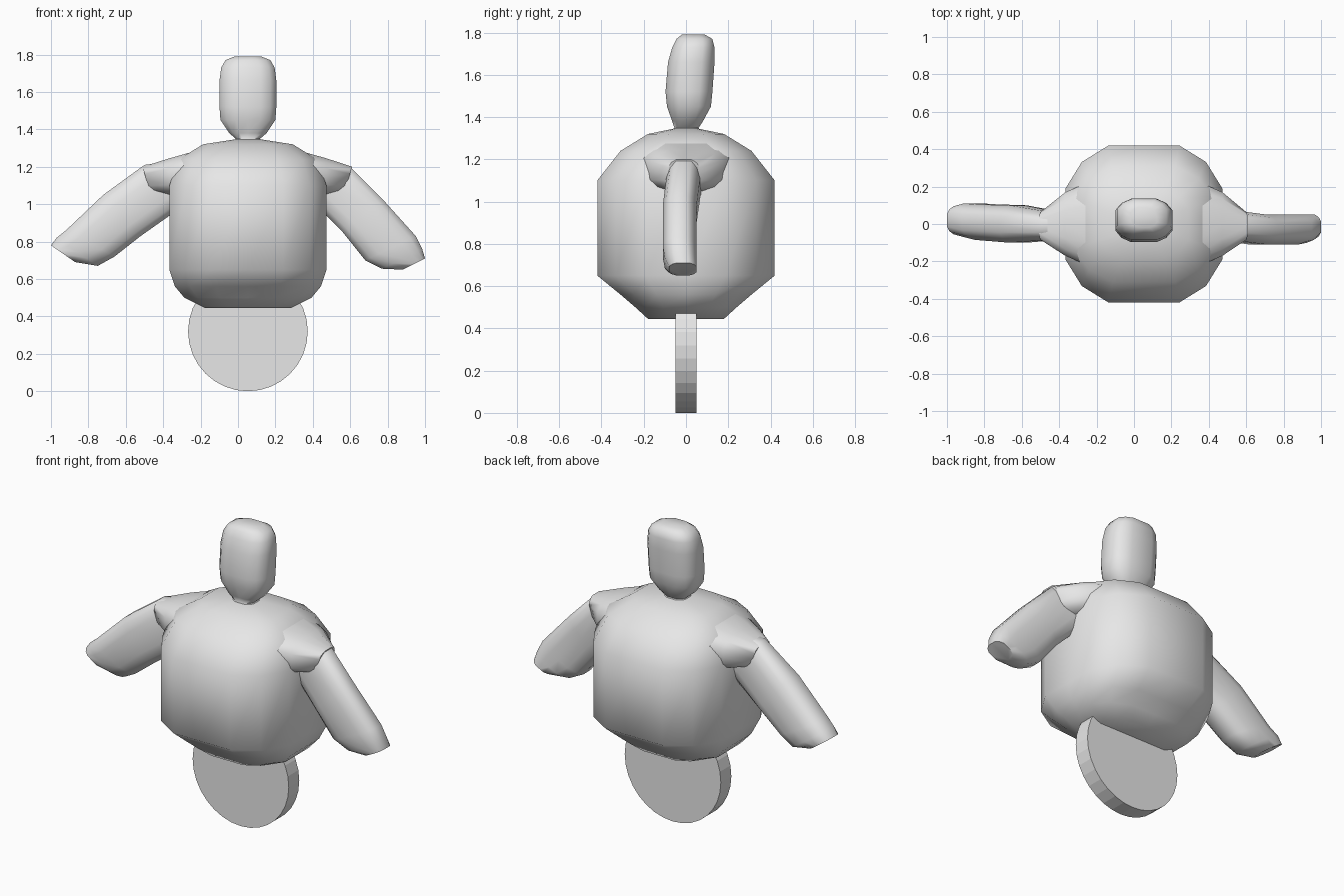
import bpy, bmesh, math
from mathutils import Vector, Matrix

cube = bpy.data.objects.get("Cube")
if cube:
    bpy.data.objects.remove(cube, do_unlink=True)

grey = bpy.data.materials.new("plain grey")
grey.use_nodes = True
colour = (0.8, 0.8, 0.8, 1)
grey.diffuse_color = colour
grey.node_tree.nodes["Principled BSDF"].inputs["Base Color"].default_value = colour

# Chamfered-square cross-section: one quarter, turned four times
quarter = [(1, 0), (1, 0.45), (0.79, 0.79), (0.45, 1)]
section = []
for turn in range(4):
    rot = Matrix.Rotation(turn * math.pi / 2, 2)
    section += [rot @ Vector(p) for p in quarter]


def finish(name, bm, angle):
    bmesh.ops.recalc_face_normals(bm, faces=bm.faces)
    mesh = bpy.data.meshes.new(name)
    bm.to_mesh(mesh)
    bm.free()
    mesh.materials.append(grey)
    obj = bpy.data.objects.new(name, mesh)
    bpy.context.collection.objects.link(obj)
    bpy.ops.object.select_all(action='DESELECT')
    obj.select_set(True)
    bpy.context.view_layer.objects.active = obj
    bpy.ops.object.shade_smooth_by_angle(angle=math.radians(angle))
    return obj


def loft(name, rings, angle=60):
    """Skin a list of (centre, half axis, half axis) cross-sections."""
    bm = bmesh.new()
    loops = []
    for centre, a, b in rings:
        loops.append([bm.verts.new(Vector(centre) + Vector(a) * p.x + Vector(b) * p.y)
                      for p in section])
    n = len(section)
    for low, high in zip(loops, loops[1:]):
        for i in range(n):
            j = (i + 1) % n
            bm.faces.new((low[i], low[j], high[j], high[i]))
    bm.faces.new(loops[0])
    bm.faces.new(loops[-1])
    return finish(name, bm, angle)


def upright(name, x, levels):
    """Levels are height, half width, back y and front y."""
    loft(name, [((x, (y0 + y1) / 2, z), (w, 0, 0), (0, (y1 - y0) / 2, 0))
                for z, w, y0, y1 in levels])


def limb(name, stations):
    """Stations are upper x, z, lower x, z, then centre y and half depth."""
    rings = []
    for ux, uz, lx, lz, y, depth in stations:
        up, low = Vector((ux, y, uz)), Vector((lx, y, lz))
        rings.append(((up + low) / 2, (up - low) / 2, (0, depth, 0)))
    loft(name, rings)


# Torso
upright("torso", 0.053, [
    (0.445, 0.23, -0.18, 0.18), (0.5, 0.34, -0.24, 0.24),
    (0.56, 0.39, -0.31, 0.31), (0.65, 0.42, -0.42, 0.42),
    (1.1, 0.42, -0.42, 0.42), (1.24, 0.37, -0.31, 0.31),
    (1.32, 0.24, -0.18, 0.18), (1.345, 0.08, -0.06, 0.06)])

# Head and neck
upright("head", 0.053, [
    (1.31, 0.09, -0.08, 0.08), (1.35, 0.065, -0.055, 0.06),
    (1.38, 0.1, -0.065, 0.08), (1.45, 0.147, -0.09, 0.118),
    (1.52, 0.152, -0.097, 0.125), (1.66, 0.152, -0.085, 0.135),
    (1.73, 0.143, -0.065, 0.135), (1.77, 0.12, -0.045, 0.125),
    (1.79, 0.07, -0.02, 0.09)])

# Arms
limb("left_arm", [
    (0.3, 1.25, 0.3, 1.0, 0, 0.08), (0.6, 1.2, 0.44, 0.97, -0.01, 0.08),
    (0.77, 1.03, 0.56, 0.85, -0.03, 0.08), (0.95, 0.83, 0.68, 0.7, -0.03, 0.08),
    (0.985, 0.76, 0.77, 0.655, -0.025, 0.075), (1.0, 0.71, 0.88, 0.65, -0.015, 0.065)])
limb("right_arm", [
    (-0.2, 1.25, -0.2, 1.0, 0, 0.07), (-0.5, 1.21, -0.35, 0.95, -0.01, 0.075),
    (-0.72, 1.05, -0.52, 0.83, 0, 0.1), (-0.92, 0.86, -0.66, 0.72, 0.01, 0.095),
    (-0.97, 0.82, -0.75, 0.67, 0.02, 0.09), (-1.0, 0.78, -0.87, 0.69, 0.02, 0.075)])

# Shoulder webs flaring from the arms into the torso
for side, name in ((1, "left_shoulder"), (-1, "right_shoulder")):
    inner = 0.053 if side > 0 else -0.053
    reach = 0.61 if side > 0 else 0.51
    limb(name, [
        (side * (inner + 0.1), 1.33, side * (inner + 0.1), 1.1, 0, 0.22),
        (side * (inner + 0.26), 1.29, side * (inner + 0.26), 1.05, 0, 0.24),
        (side * (inner + 0.42), 1.245, side * (inner + 0.42), 1.05, 0, 0.17),
        (side * reach, 1.2, side * (reach - 0.04), 1.06, -0.01, 0.075)])

# Wheel under the torso
bm = bmesh.new()
bmesh.ops.create_cone(bm, cap_ends=True, segments=32, radius1=0.32, radius2=0.32, depth=0.1,
                      matrix=Matrix.Translation((0.053, 0, 0.32)) @ Matrix.Rotation(math.pi / 2, 4, 'X'))
finish("wheel", bm, 5)
